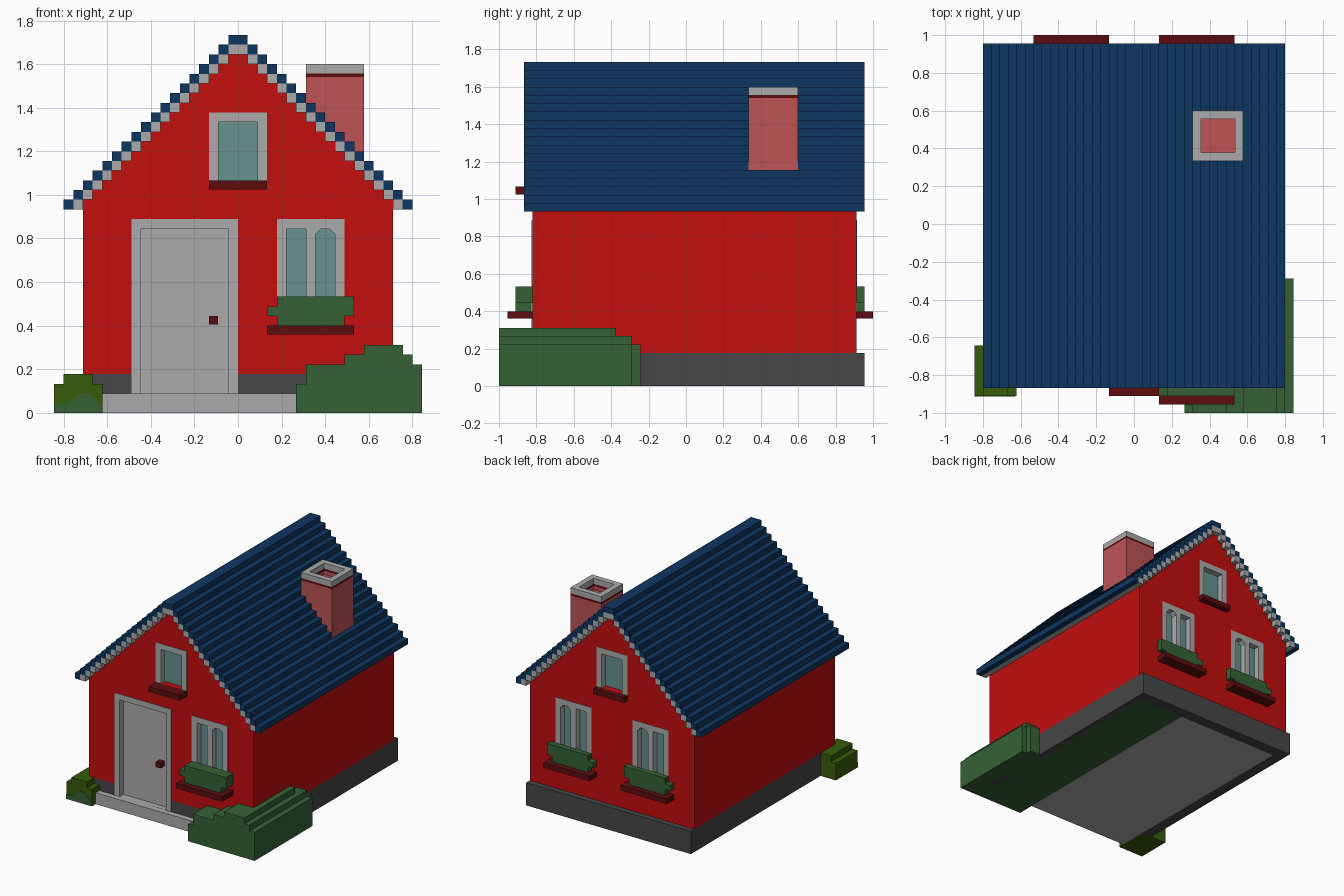
import bpy, bmesh

old = bpy.data.objects.get("Cube")
if old:
    bpy.data.objects.remove(old, do_unlink=True)

V = 2 / 45          # block size every part is stepped by
FRONT, BACK = -0.822, 0.911   # outer wall planes


def material(name, hex_code):
    def lin(c):
        return c / 12.92 if c <= 0.04045 else ((c + 0.055) / 1.055) ** 2.4
    col = [lin(int(hex_code[i:i + 2], 16) / 255) for i in (0, 2, 4)] + [1]
    m = bpy.data.materials.new(name)
    m.use_nodes = True
    m.diffuse_color = col
    m.node_tree.nodes["Principled BSDF"].inputs["Base Color"].default_value = col
    return m


RED = material("wall red", "C20E0E")
BLUE = material("roof blue", "0E3661")
GREY = material("light grey", "ABABAB")
DARK = material("foundation grey", "464646")
GREEN = material("leaf green", "356135")
OLIVE = material("olive green", "375C0A")
BROWN = material("dark red brown", "5C0D10")
PINK = material("chimney pink", "BD5355")
GLASS = material("window glass", "65928F")


def part(name, mat, boxes=(), prisms=()):
    """Boxes are (x0, x1, y0, y1, z0, z1); prisms are (xz profile, y0, y1)."""
    bm = bmesh.new()
    shapes = [([(b[0], b[4]), (b[1], b[4]), (b[1], b[5]), (b[0], b[5])], b[2], b[3])
              for b in boxes] + list(prisms)
    for pts, y0, y1 in shapes:
        face = bm.faces.new([bm.verts.new((x, y0, z)) for x, z in pts])
        ext = bmesh.ops.extrude_face_region(bm, geom=[face], use_keep_orig=True)
        moved = [g for g in ext["geom"] if isinstance(g, bmesh.types.BMVert)]
        bmesh.ops.translate(bm, verts=moved, vec=(0, y1 - y0, 0))
    bmesh.ops.recalc_face_normals(bm, faces=bm.faces)
    me = bpy.data.meshes.new(name)
    bm.to_mesh(me)
    bm.free()
    me.materials.append(mat)
    ob = bpy.data.objects.new(name, me)
    bpy.context.collection.objects.link(ob)
    return ob


def stairs(first, n):
    """Right-hand staircase points, from the ridge down to the eave."""
    pts = []
    for i in range(n):
        z = 39 * V - (i + first) * V
        pts += [(i * V, z), ((i + 1) * V, z)]
    return pts


def mirrored(pts):
    return [(-x, z) for x, z in reversed(pts)]


def profile(top, bottom):
    """Closed symmetric outline from right-hand top and bottom paths."""
    left = mirrored(top)[:-1]
    low_left = mirrored(bottom)[:-1]
    return left + top[1:] + list(reversed(low_left + bottom[1:]))


# Roof tiles and the grey lining beneath them
tile_low = stairs(1, 17) + [(17 * V, 21 * V), (18 * V, 21 * V)]
part("roof_tiles", BLUE, prisms=[(profile(stairs(0, 18), tile_low), -0.867, 0.955)])
part("roof_lining", GREY, prisms=[(profile(stairs(1, 17), stairs(2, 17)), -0.867, 0.955)])

# House body and foundation
top = stairs(2, 16)
walls = part("walls", RED, prisms=[
    (mirrored(top)[:-1] + top[1:] + [(0.711, 0.178), (-0.711, 0.178)], FRONT, BACK)])
foundation = part("foundation", DARK, [(-0.711, 0.711, FRONT, 0.955, V, 0.178)])
part("foundation_rim", DARK, [
    (-0.711, -0.622, FRONT, 0.955, 0, V), (0.667, 0.711, FRONT, 0.955, 0, V),
    (-0.622, 0.667, 0.867, 0.955, 0, V)])
part("floor_and_step", GREY, [(-0.622, 0.267, -0.867, 0.867, 0, 0.089)])
part("planting_bed", GREEN, [(0.267, 0.667, -0.82, 0.867, 0, 0.03)])

# Openings: collected as pockets, then cut from the body
pockets = []


def depth(side, a, b):
    """y range from a to b outward of the front (-1) or back (1) wall."""
    base = FRONT if side < 0 else BACK
    return tuple(sorted((base + side * a, base + side * b)))


def opening(name, side, x0, x1, z0, z1, panel, bars=(), sill=True):
    """Flush frame with a recessed panel; bars are extra uprights."""
    pockets.append((x0, x1, *depth(side, -0.06, 0.1), z0, z1))
    d = depth(side, -0.06, 0.003)
    frame = [(x0, x0 + V, *d, z0, z1), (x1 - V, x1, *d, z0, z1),
             (x0 + V, x1 - V, *d, z1 - V, z1)]
    frame += [(a, b, *d, z0, z1 - V) for a, b in bars]
    arch = []
    if bars:   # clipped upper corners of the right-hand pane
        l, r, t = bars[0][1], x1 - V, z1 - V
        arch = [([(l, t), (l + 0.025, t), (l, t - 0.025)], *d),
                ([(r, t), (r, t - 0.025), (r - 0.025, t)], *d)]
    part(name + "_frame", GREY, frame, arch)
    part(name + "_panel", panel,
         [(x0 + V, x1 - V, *depth(side, -0.06, -0.045), z0, z1 - V)])


def lower_window(name, side, cx):
    opening(name, side, cx - 0.155, cx + 0.156, 0.40, 0.889, GLASS,
            [(cx - 0.022, cx + 0.023)])
    d = depth(side, 0, 0.089 if side < 0 else V)
    part(name + "_plants", GREEN, [
        (cx - 0.155, cx + 0.2, *d, 0.489, 0.533),
        (cx - 0.2, cx + 0.2, *d, 0.444, 0.489),
        (cx - 0.155, cx + 0.156, *d, 0.4, 0.444)])
    part(name + "_sill", BROWN, [
        (cx - 0.2, cx + 0.2, *depth(side, 0, 0.133 if side < 0 else 0.089), 0.36, 0.4)])


for label, side in (("front", -1), ("back", 1)):
    opening(label + "_attic_window", side, -0.133, 0.133, 1.067, 1.378, GLASS)
    part(label + "_attic_sill", BROWN,
         [(-0.133, 0.133, *depth(side, 0, 0.089 if side < 0 else V), 1.025, 1.067)])
lower_window("front_window", -1, 0.333)
lower_window("back_left_window", 1, 0.333)
lower_window("back_right_window", 1, -0.333)

# Door and knob
opening("door", -1, -0.489, 0, 0.089, 0.889, GREY)
part("door_knob", BROWN, [(-0.133, -0.092, -0.825, -0.77, 0.405, 0.445)])

# Cut the pockets
for i, box in enumerate(pockets):
    cutter = part("cutter", RED, [box])
    cutter.hide_render = True
    for body in (walls, foundation):
        if body is foundation and box[4] > 0.178:
            continue
        mod = body.modifiers.new("pocket", "BOOLEAN")
        mod.operation = "DIFFERENCE"
        mod.solver = "EXACT"
        mod.object = cutter
        bpy.context.view_layer.objects.active = body
        bpy.ops.object.modifier_apply(modifier=mod.name)
    bpy.data.objects.remove(cutter, do_unlink=True)


# Chimney: stacked square rings around an open flue
def ring(z0, z1, w=V):
    x0, x1, y0, y1 = 0.311, 0.578, 0.333, 0.6
    return [(x0, x0 + w, y0, y1, z0, z1), (x1 - w, x1, y0, y1, z0, z1),
            (x0 + w, x1 - w, y0, y0 + w, z0, z1), (x0 + w, x1 - w, y1 - w, y1, z0, z1)]


part("chimney_stack", PINK, [(0.311, 0.578, 0.333, 0.6, 1.1, 1.511)] + ring(1.511, 1.54))
part("chimney_band", BROWN, ring(1.54, 1.556))
part("chimney_cap", GREY, ring(1.556, 1.6))

# Large stepped bush at the front left corner
part("large_bush", GREEN, [
    (0.267, 0.844, -1, -0.289, 0, 0.133),
    (0.311, 0.844, -1, -0.289, 0.133, 0.222),
    (0.489, 0.8, -1, -0.289, 0.222, 0.267),
    (0.578, 0.756, -1, -0.378, 0.267, 0.311),
    (0.62, 0.8, -0.289, -0.244, 0, 0.222)])

# Small bush at the front right corner with a darker patch of leaves
part("small_bush", OLIVE, [
    (-0.844, -0.622, -0.911, -0.644, 0, 0.133),
    (-0.8, -0.667, -0.911, -0.644, 0.133, 0.178)])
part("small_bush_patch", GREEN, prisms=[
    ([(-0.844, 0), (-0.63, 0), (-0.63, 0.04), (-0.69, 0.09), (-0.73, 0.09),
      (-0.78, 0.04), (-0.844, 0.04)], -0.914, -0.911)])
